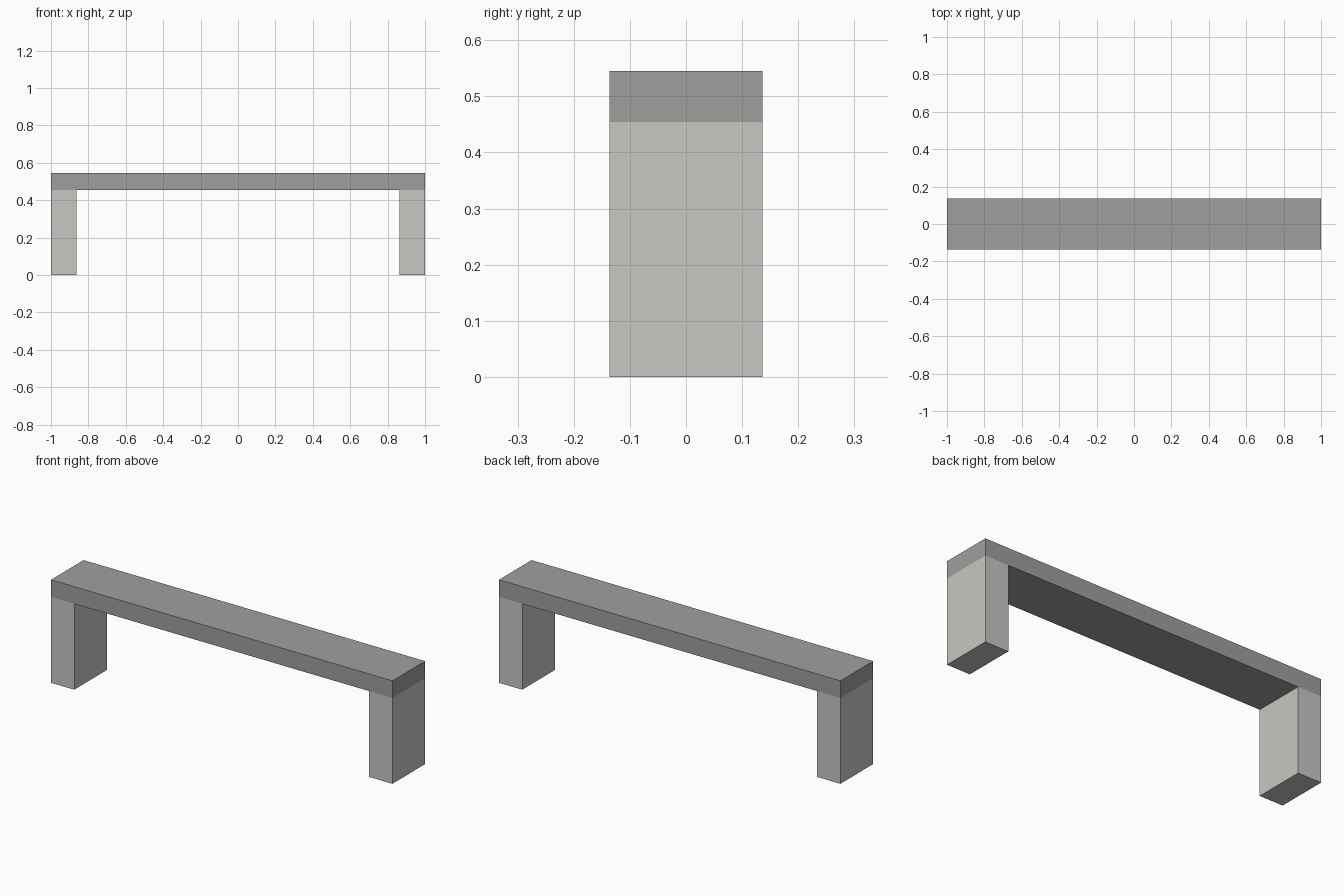
import bpy

if "Cube" in bpy.data.objects:
    bpy.data.objects.remove(bpy.data.objects["Cube"])

U = 1 / 11            # design module: the bench is 22 modules long
LENGTH, DEPTH = 22 * U, 3 * U
LEG_W, LEG_H, SEAT_T = 1.5 * U, 5 * U, U


def material(name, rgb):
    mat = bpy.data.materials.new(name)
    mat.diffuse_color = (*rgb, 1)
    mat.use_nodes = True
    mat.node_tree.nodes["Principled BSDF"].inputs["Base Color"].default_value = mat.diffuse_color
    return mat


def box(name, size, centre, mat):
    bpy.ops.mesh.primitive_cube_add(size=1, location=centre)
    ob = bpy.context.object
    ob.name = name
    ob.scale = size
    bpy.ops.object.transform_apply(location=False, rotation=False, scale=True)
    ob.data.materials.append(mat)
    return ob


seat_grey = material("seat grey", (0.347, 0.347, 0.337))
leg_grey = material("pale leg grey", (0.578, 0.571, 0.546))

# Seat slab
box("seat", (LENGTH, DEPTH, SEAT_T), (0, 0, LEG_H + SEAT_T / 2), seat_grey)

# Block legs, flush with the seat ends
for side, name in ((-1, "left_leg"), (1, "right_leg")):
    box(name, (LEG_W, DEPTH, LEG_H),
        (side * (LENGTH - LEG_W) / 2, 0, LEG_H / 2), leg_grey)
